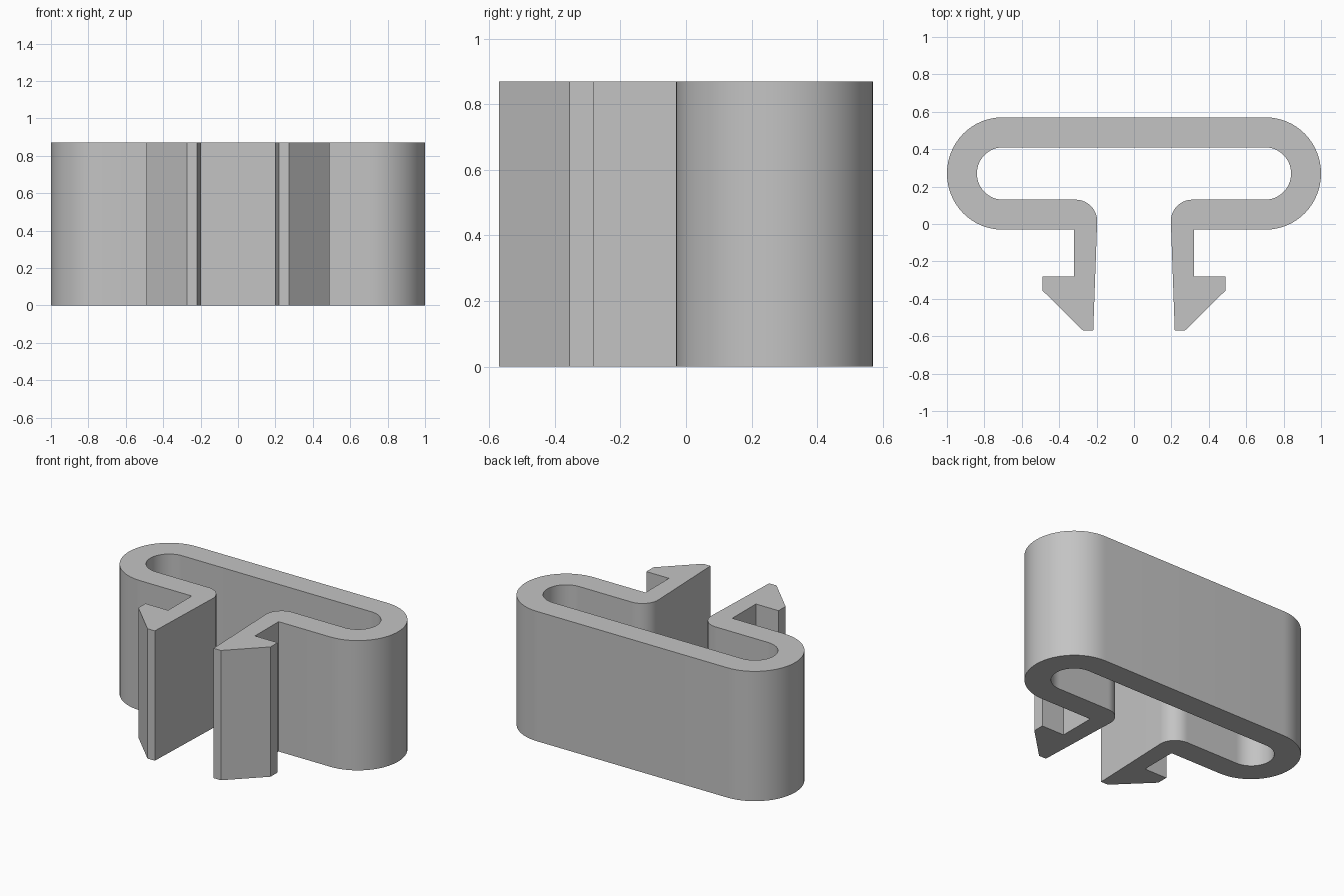
import bpy
import bmesh
from math import sin, cos, radians

HEIGHT = 0.87

cube = bpy.data.objects.get("Cube")
if cube:
    bpy.data.objects.remove(cube, do_unlink=True)


def arc(cx, cy, rx, ry, start, end, steps):
    """Points along an elliptical arc, angles in degrees."""
    angles = [radians(start + (end - start) * i / steps) for i in range(steps + 1)]
    return [(cx + rx * cos(a), cy + ry * sin(a)) for a in angles]


# Right half of the outline: outer loop, barbed leg, then inner loop
half = arc(0.705, 0.27, 0.295, 0.30, 90, -90, 32)
half += [(0.322, -0.03), (0.322, -0.28), (0.49, -0.28), (0.49, -0.355),
         (0.272, -0.57), (0.218, -0.57)]
half += arc(0.312, 0.015, 0.115, 0.115, 180, 90, 16)
half += arc(0.70, 0.27, 0.14, 0.14, -90, 90, 32)
outline = half + [(-x, y) for x, y in reversed(half)]

# Extrude the outline into the clip body
bm = bmesh.new()
base = bm.faces.new([bm.verts.new((x, y, 0)) for x, y in outline])
extruded = bmesh.ops.extrude_face_region(bm, geom=[base], use_keep_orig=True)
top = [g for g in extruded["geom"] if isinstance(g, bmesh.types.BMVert)]
bmesh.ops.translate(bm, verts=top, vec=(0, 0, HEIGHT))
bmesh.ops.recalc_face_normals(bm, faces=bm.faces)
mesh = bpy.data.meshes.new("clip_body")
bm.to_mesh(mesh)
bm.free()

clip = bpy.data.objects.new("clip_body", mesh)
bpy.context.collection.objects.link(clip)

# Plain grey plastic
grey = bpy.data.materials.new("light_grey")
grey.use_nodes = True
colour = (0.55, 0.55, 0.55, 1)
grey.diffuse_color = colour
grey.node_tree.nodes["Principled BSDF"].inputs["Base Color"].default_value = colour
mesh.materials.append(grey)

# Smooth the round ends, keep the corners sharp
bpy.ops.object.select_all(action="DESELECT")
clip.select_set(True)
bpy.context.view_layer.objects.active = clip
bpy.ops.object.shade_smooth_by_angle(angle=radians(20))
